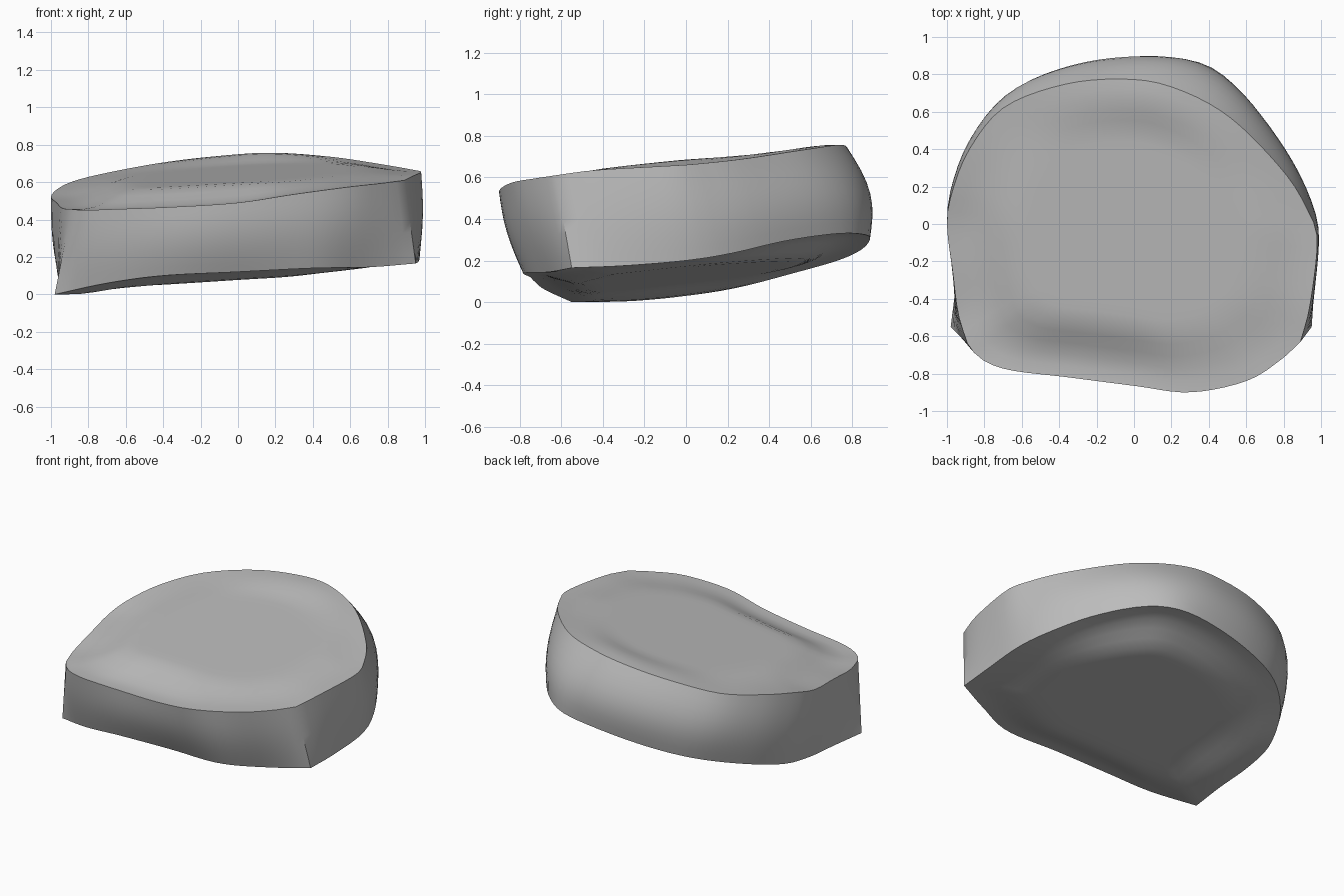
import bpy
import math
from mathutils import Vector

cube = bpy.data.objects.get("Cube")
if cube:
    bpy.data.objects.remove(cube, do_unlink=True)

# Rim paths between the two side corners: right corner -> back -> left corner -> front
TOP_BACK = [(.89, -.63, .61), (.94, -.44, .635), (.98, -.1, .655), (.94, .05, .665),
            (.8, .28, .69), (.5, .58, .735), (.18, .74, .757), (-.1, .775, .74),
            (-.4, .74, .705), (-.7, .62, .65), (-.88, .4, .605), (-.97, .18, .56),
            (-1, 0, .52), (-.97, -.25, .49), (-.94, -.48, .46), (-.89, -.64, .455)]
TOP_FRONT = [(-.89, -.64, .455), (-.82, -.72, .45), (-.67, -.78, .455), (-.35, -.82, .467),
             (0, -.865, .49), (.3, -.9, .535), (.6, -.84, .575), (.78, -.73, .595), (.89, -.63, .61)]
LOW_BACK = [(.95, -.55, .165), (.965, -.3, .175), (.965, 0, .2), (.9, .22, .235), (.75, .48, .295),
            (.55, .73, .33), (.36, .86, .325), (.1, .885, .3), (-.25, .84, .25), (-.55, .73, .2),
            (-.78, .52, .14), (-.92, .25, .07), (-.95, 0, .03), (-.95, -.28, .005), (-.98, -.55, 0)]
LOW_FRONT = [(-.98, -.55, 0), (-.7, -.68, .06), (-.4, -.73, .1), (0, -.75, .12),
             (.4, -.78, .14), (.7, -.66, .145), (.95, -.55, .165)]
BACK_STEPS, FRONT_STEPS = 56, 32
WALL_STEPS, CAP_STEPS = 8, 14


def smooth_path(points, count):
    """Spline through the points, resampled to equal steps, last point left out."""
    p = [Vector(q) for q in points]
    p = [2 * p[0] - p[1]] + p + [2 * p[-1] - p[-2]]
    fine = []
    for a, b, c, d in zip(p, p[1:], p[2:], p[3:]):
        for k in range(20):
            t = k / 20
            fine.append(b + (c - a) * (t / 2) + (2 * a - 5 * b + 4 * c - d) * (t * t / 2)
                        + (3 * b - a - 3 * c + d) * (t ** 3 / 2))
    fine.append(p[-2])
    lengths = [0]
    for a, b in zip(fine, fine[1:]):
        lengths.append(lengths[-1] + (b - a).length)
    out, j = [], 0
    for i in range(count):
        goal = lengths[-1] * i / count
        while lengths[j + 1] < goal:
            j += 1
        t = (goal - lengths[j]) / (lengths[j + 1] - lengths[j])
        out.append(fine[j].lerp(fine[j + 1], t))
    return out


def ease(t):
    t = min(max(t, 0), 1)
    return t * t * (3 - 2 * t)


def top_height(x, y):
    """Tilted inner plateau of the upper face, swollen towards the front."""
    return .645 + .068 * x + .1 * y


def low_height(x, y):
    """Tilted inner plateau of the underside."""
    return .128 + .07 * x + .11 * y


def cap_ring(rim, t, height):
    """Rim shrunk towards the middle, easing from the rim height to the plateau."""
    ring = []
    for p in rim:
        x, y = p.x * (1 - t), p.y * (1 - t)
        blend = ease((t - .06) / .34)
        ring.append(Vector((x, y, p.z + (height(x, y) - p.z) * blend)))
    return ring


top = smooth_path(TOP_BACK, BACK_STEPS) + smooth_path(TOP_FRONT, FRONT_STEPS)
low = smooth_path(LOW_BACK, BACK_STEPS) + smooth_path(LOW_FRONT, FRONT_STEPS)
total = len(top)

# Rings from the underside, up the bulging wall, to the upper face
rings = [cap_ring(low, 1 - k / CAP_STEPS, low_height) for k in range(1, CAP_STEPS)]
for k in range(WALL_STEPS + 1):
    v = k / WALL_STEPS
    ring = []
    for i, (a, b) in enumerate(zip(low, top)):
        u = i / BACK_STEPS if i < BACK_STEPS else (i - BACK_STEPS) / FRONT_STEPS
        q = a.lerp(b, v)
        out = Vector((q.x, q.y, 0)).normalized()
        bulge = (.024 + .035 * max(out.y, 0)) * math.sin(math.pi * u) ** .5
        ring.append(q + out * bulge * math.sin(math.pi * v))
    rings.append(ring)
rings += [cap_ring(top, k / CAP_STEPS, top_height) for k in range(1, CAP_STEPS)]

verts = [p for ring in rings for p in ring]
faces = []
for r in range(len(rings) - 1):
    for i in range(total):
        j = (i + 1) % total
        faces.append((r * total + i, r * total + j, (r + 1) * total + j, (r + 1) * total + i))

# Close the middle of each face with a fan
first, last = len(verts), len(verts) + 1
verts += [(0, 0, low_height(0, 0)), (0, 0, top_height(0, 0))]
base = (len(rings) - 1) * total
for i in range(total):
    j = (i + 1) % total
    faces += [(j, i, first), (base + i, base + j, last)]

mesh = bpy.data.meshes.new("cushion_disc")
mesh.from_pydata(verts, [], faces)
disc = bpy.data.objects.new("cushion_disc", mesh)
bpy.context.collection.objects.link(disc)

# Plain grey material
grey = bpy.data.materials.new("plain_grey")
grey.use_nodes = True
colour = (.5, .5, .5, 1)
grey.diffuse_color = colour
grey.node_tree.nodes["Principled BSDF"].inputs["Base Color"].default_value = colour
mesh.materials.append(grey)

# Smooth surface with crisp rims and corners
bpy.ops.object.select_all(action="DESELECT")
disc.select_set(True)
bpy.context.view_layer.objects.active = disc
bpy.ops.object.shade_smooth_by_angle(angle=math.radians(35))
